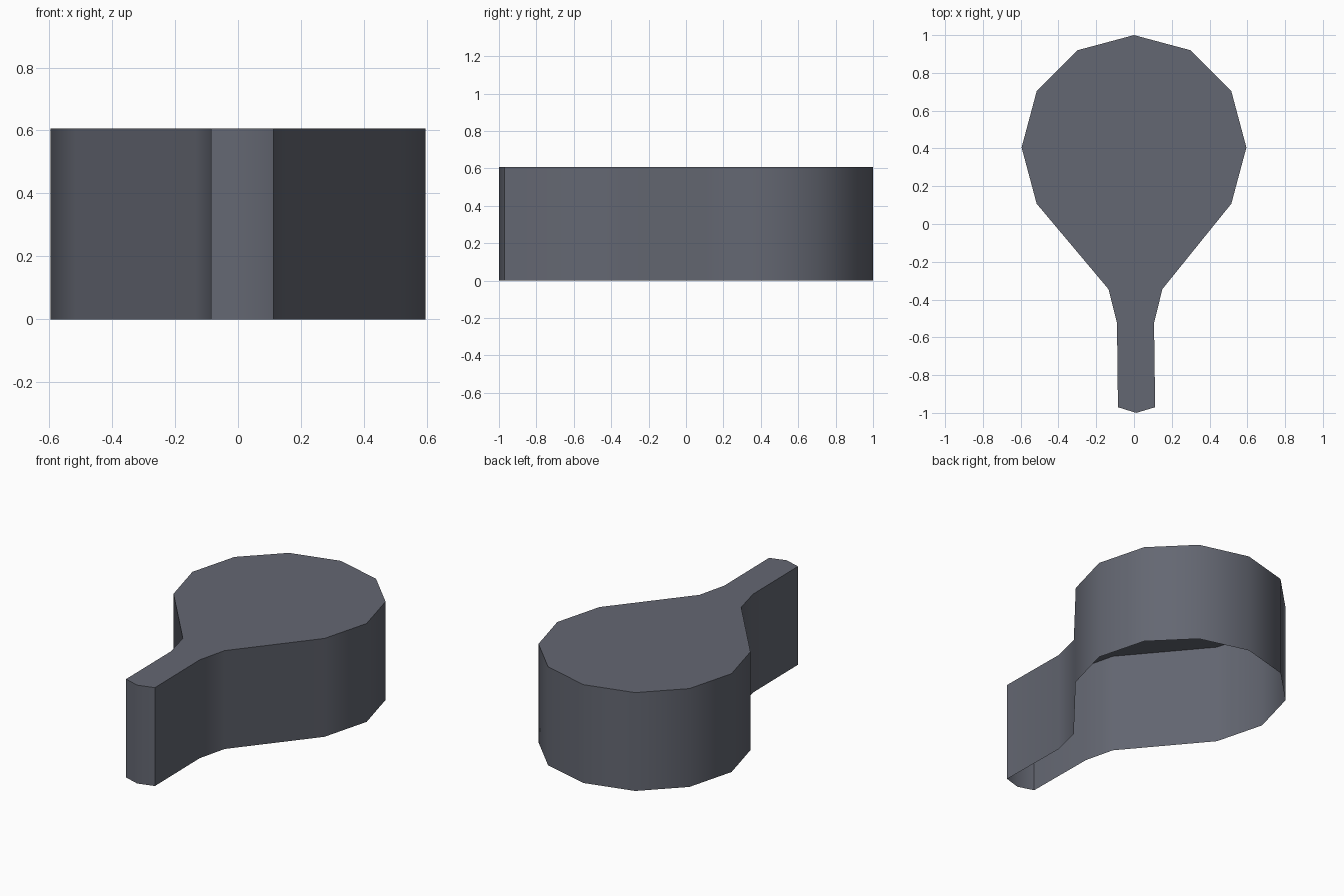
import bpy, bmesh, math

if "Cube" in bpy.data.objects:
    bpy.data.objects.remove(bpy.data.objects["Cube"])

HEIGHT = 0.607
CENTRE_Y, RADIUS = 0.405, 0.595

# Outline: nine corners of a 12-sided round head, then the narrow handle
outline = []
for i in range(-4, 5):
    a = math.radians(90 + 30 * i)
    outline.append((RADIUS * math.cos(a), CENTRE_Y + RADIUS * math.sin(a)))
outline += [(-0.135, -0.345), (-0.09, -0.525), (-0.085, -0.97),
            (0.012, -1.0),
            (0.112, -0.97), (0.106, -0.525), (0.15, -0.345)]

# Thin shell: closed top, side walls, open underside
bm = bmesh.new()
top = [bm.verts.new((x, y, HEIGHT)) for x, y in outline]
low = [bm.verts.new((x, y, 0)) for x, y in outline]
bm.faces.new(top)
n = len(outline)
for i in range(n):
    j = (i + 1) % n
    bm.faces.new((low[i], low[j], top[j], top[i]))
bm.normal_update()

mesh = bpy.data.meshes.new("paddle_shell")
bm.to_mesh(mesh)
bm.free()
shell = bpy.data.objects.new("paddle_shell", mesh)
bpy.context.collection.objects.link(shell)

# Single slate grey colour
grey = bpy.data.materials.new("slate_grey")
grey.diffuse_color = (0.127, 0.136, 0.168, 1)
grey.use_nodes = True
grey.node_tree.nodes["Principled BSDF"].inputs["Base Color"].default_value = grey.diffuse_color
mesh.materials.append(grey)

# Smooth walls, crisp top rim and handle corners
bpy.context.view_layer.objects.active = shell
shell.select_set(True)
bpy.ops.object.shade_smooth_by_angle(angle=math.radians(40))
